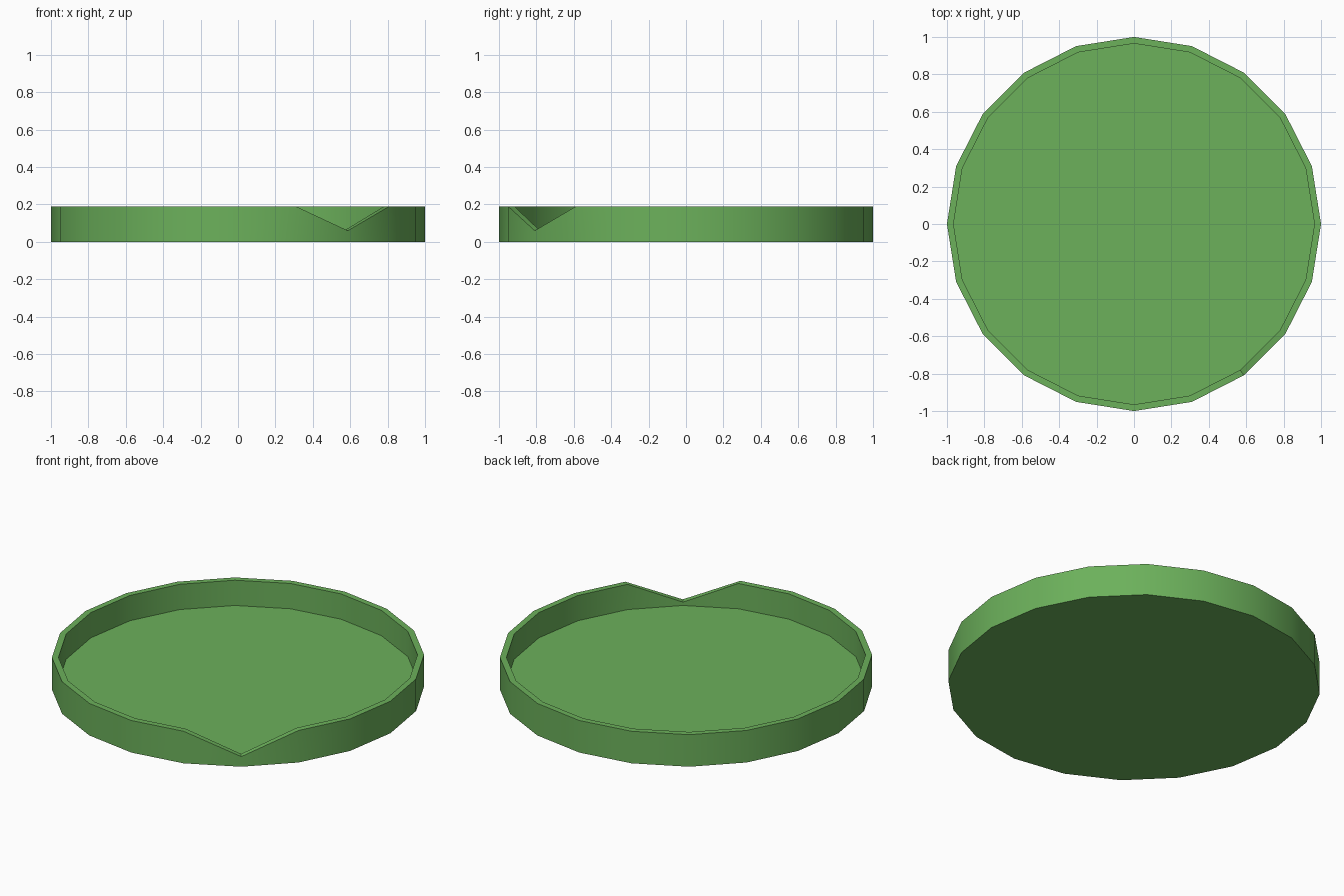
import bpy, bmesh, math

if "Cube" in bpy.data.objects:
    bpy.data.objects.remove(bpy.data.objects["Cube"])

SIDES, R_OUT, R_IN = 20, 1.0, 0.965
H, FLOOR, SPOUT_Z, SPOUT = 0.19, 0.04, 0.06, 17   # spout sits at the front right

green = bpy.data.materials.new("leaf green")
green.diffuse_color = (0.15, 0.44, 0.105, 1)
green.use_nodes = True
green.node_tree.nodes["Principled BSDF"].inputs["Base Color"].default_value = green.diffuse_color

bm = bmesh.new()


def ring(r, z, spout_z=None):
    verts = []
    for i in range(SIDES):
        a = math.tau * i / SIDES
        zz = spout_z if (spout_z is not None and i == SPOUT) else z
        verts.append(bm.verts.new((r * math.cos(a), r * math.sin(a), zz)))
    return verts


# underside, outer wall, rim with lowered spout, inner wall, floor
rings = [ring(R_OUT, 0), ring(R_OUT, H, SPOUT_Z), ring(R_IN, H, SPOUT_Z), ring(R_IN, FLOOR)]
for a, b in zip(rings, rings[1:]):
    for i in range(SIDES):
        j = (i + 1) % SIDES
        bm.faces.new((a[i], a[j], b[j], b[i]))
bm.faces.new(rings[0][::-1])
bm.faces.new(rings[-1])
bmesh.ops.recalc_face_normals(bm, faces=bm.faces[:])

mesh = bpy.data.meshes.new("round_tray")
bm.to_mesh(mesh)
bm.free()
mesh.materials.append(green)
tray = bpy.data.objects.new("round_tray", mesh)
bpy.context.collection.objects.link(tray)
bpy.context.view_layer.objects.active = tray
tray.select_set(True)
bpy.ops.object.shade_smooth_by_angle(angle=math.radians(30))
